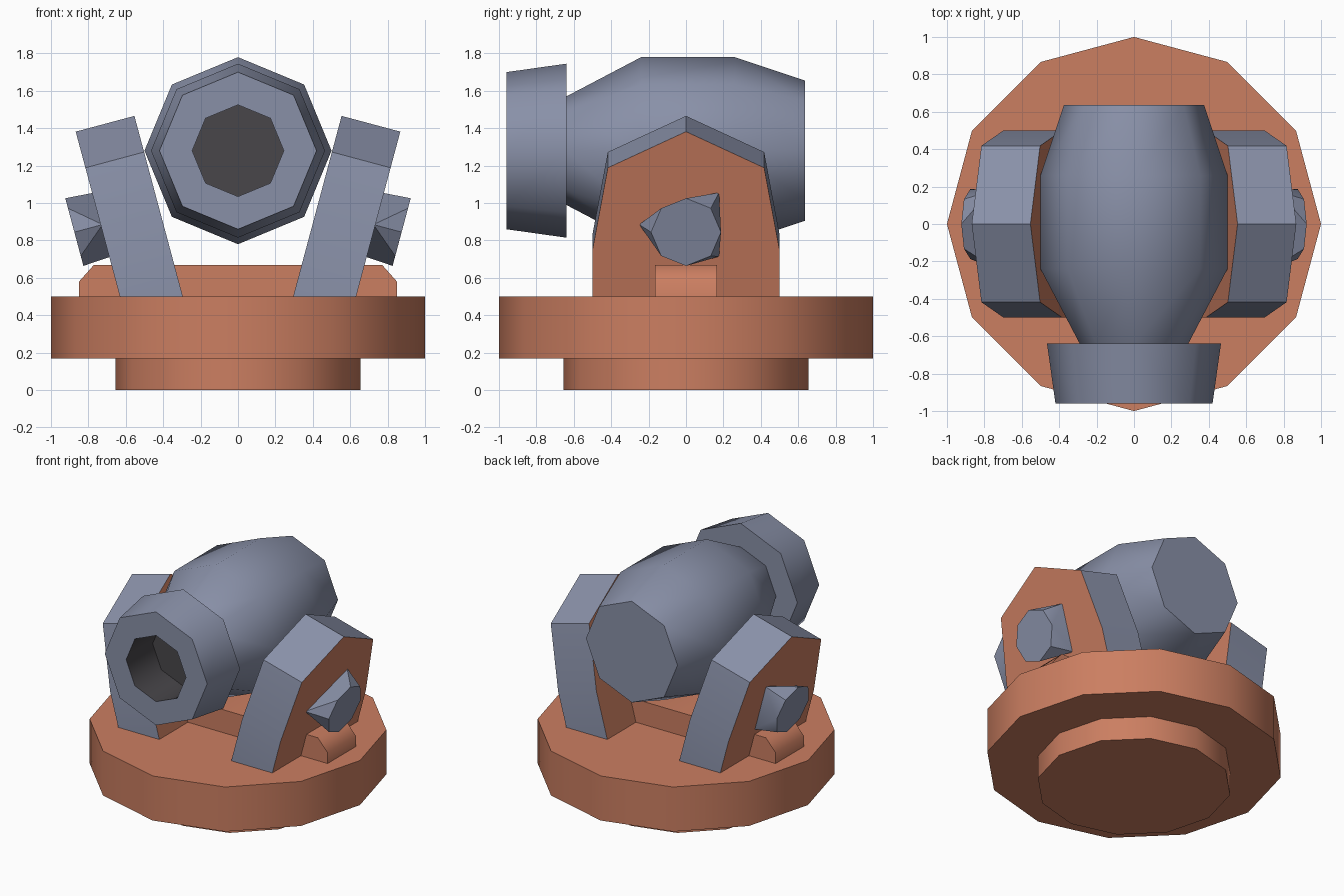
import bpy, bmesh, math
from mathutils import Vector, Matrix

cube = bpy.data.objects.get("Cube")
if cube:
    bpy.data.objects.remove(cube, do_unlink=True)


def material(name, rgb):
    mat = bpy.data.materials.new(name)
    mat.use_nodes = True
    mat.diffuse_color = (*rgb, 1)
    mat.node_tree.nodes["Principled BSDF"].inputs["Base Color"].default_value = (*rgb, 1)
    return mat


clay = material("clay_orange", (0.60, 0.21, 0.12))
steel = material("steel_blue", (0.25, 0.28, 0.39))
dark = material("bore_dark", (0.065, 0.061, 0.068))


def finish(bm, name, mats, rule=None, smooth=50):
    """Turn a bmesh into an object, colouring faces by an optional rule."""
    bmesh.ops.recalc_face_normals(bm, faces=bm.faces)
    bm.normal_update()
    for f in bm.faces:
        f.smooth = True
        f.material_index = rule(f) if rule else 0
    mesh = bpy.data.meshes.new(name)
    bm.to_mesh(mesh)
    bm.free()
    for m in mats:
        mesh.materials.append(m)
    mesh.set_sharp_from_angle(angle=math.radians(smooth))
    obj = bpy.data.objects.new(name, mesh)
    bpy.context.collection.objects.link(obj)
    return obj


def lathe(name, profile, sides, place, mats, rule=None):
    """Revolve (height, radius) points around z, cap both ends, then place."""
    bm = bmesh.new()
    rings = []
    for h, r in profile:
        angles = [math.tau * i / sides for i in range(sides)]
        rings.append([bm.verts.new((r * math.cos(a), r * math.sin(a), h)) for a in angles])
    for low, high in zip(rings, rings[1:]):
        for i in range(sides):
            j = (i + 1) % sides
            bm.faces.new((low[i], low[j], high[j], high[i]))
    bm.faces.new(rings[0])
    bm.faces.new(rings[-1])
    bmesh.ops.transform(bm, matrix=place, verts=bm.verts)
    return finish(bm, name, mats, rule)


def prism(name, outline, depth, place, mats, rule=None):
    """Extrude a flat outline of 3D points by the depth vector."""
    bm = bmesh.new()
    face = bm.faces.new([bm.verts.new(p) for p in outline])
    new = bmesh.ops.extrude_face_region(bm, geom=[face], use_keep_orig=True)["geom"]
    moved = [v for v in new if isinstance(v, bmesh.types.BMVert)]
    bmesh.ops.translate(bm, verts=moved, vec=depth)
    bmesh.ops.transform(bm, matrix=place, verts=bm.verts)
    return finish(bm, name, mats, rule)


# Round base
upright = Matrix.Identity(4)
lathe("base_foot", [(0, 0.655), (0.18, 0.655)], 12, upright, [clay])
lathe("base_disc", [(0.17, 1), (0.5, 1)], 12, upright, [clay])

# Chamfered cross beam between the arms
half = [(0.85, 0.45), (0.85, 0.58), (0.77, 0.67)]
beam = half + [(-x, z) for x, z in reversed(half)]
prism("cross_beam", [(x, -0.165, z) for x, z in beam], (0, 0.33, 0), upright, [clay])

# Barrel and hollow muzzle, lying along y
along_y = Matrix.Translation((0, 0, 1.28)) @ Matrix.Rotation(-math.pi / 2, 4, 'X')
lathe("barrel", [(-0.64, 0.29), (-0.24, 0.5), (0.26, 0.5), (0.635, 0.375)], 8, along_y, [steel])


def bore_rule(face):
    c = face.calc_center_median()
    return int(math.hypot(c.x, c.z - 1.28) < 0.24 and c.y < -0.645)


lathe("muzzle", [(-0.64, 0.465), (-0.96, 0.42), (-0.96, 0.245), (-0.65, 0.245)],
      8, along_y, [steel, dark], bore_rule)

# Leaning arms with pins, mirrored left and right
lean = Matrix.Translation((0.295, 0, 0.5)) @ Matrix.Rotation(math.radians(15), 4, 'Y')
thickness = 0.325
edge = [(0.5, -0.1), (0.5, 0.345), (0.418, 0.8)]
arm = edge + [(0, 1.0)] + [(-y, s) for y, s in reversed(edge)]

for side, sign in (("left", 1), ("right", -1)):
    place = Matrix.Scale(sign, 4, (1, 0, 0)) @ lean
    across = (place.to_3x3() @ Vector((1, 0, 0))).normalized()
    prism("arm_" + side, [(0, y, s) for y, s in arm], (thickness, 0, 0), place,
          [steel, clay], lambda f: int(abs(f.normal.dot(across)) > 0.9))

    # Pin: three-cornered root blending to an eight-sided end
    bm = bmesh.new()
    root = [(thickness - 0.01, 0.25, a) for a in (180, 45, -45)]
    tip = [(0.471, 0.187, a) for a in range(0, 360, 45)]
    for n, r, a in root + tip:
        t = math.radians(a)
        bm.verts.new((n, r * math.cos(t), 0.483 + r * math.sin(t)))
    bmesh.ops.convex_hull(bm, input=bm.verts)
    bmesh.ops.dissolve_limit(bm, angle_limit=0.02, verts=bm.verts, edges=bm.edges)
    bmesh.ops.transform(bm, matrix=place, verts=bm.verts)
    finish(bm, "pin_" + side, [steel], smooth=40)
